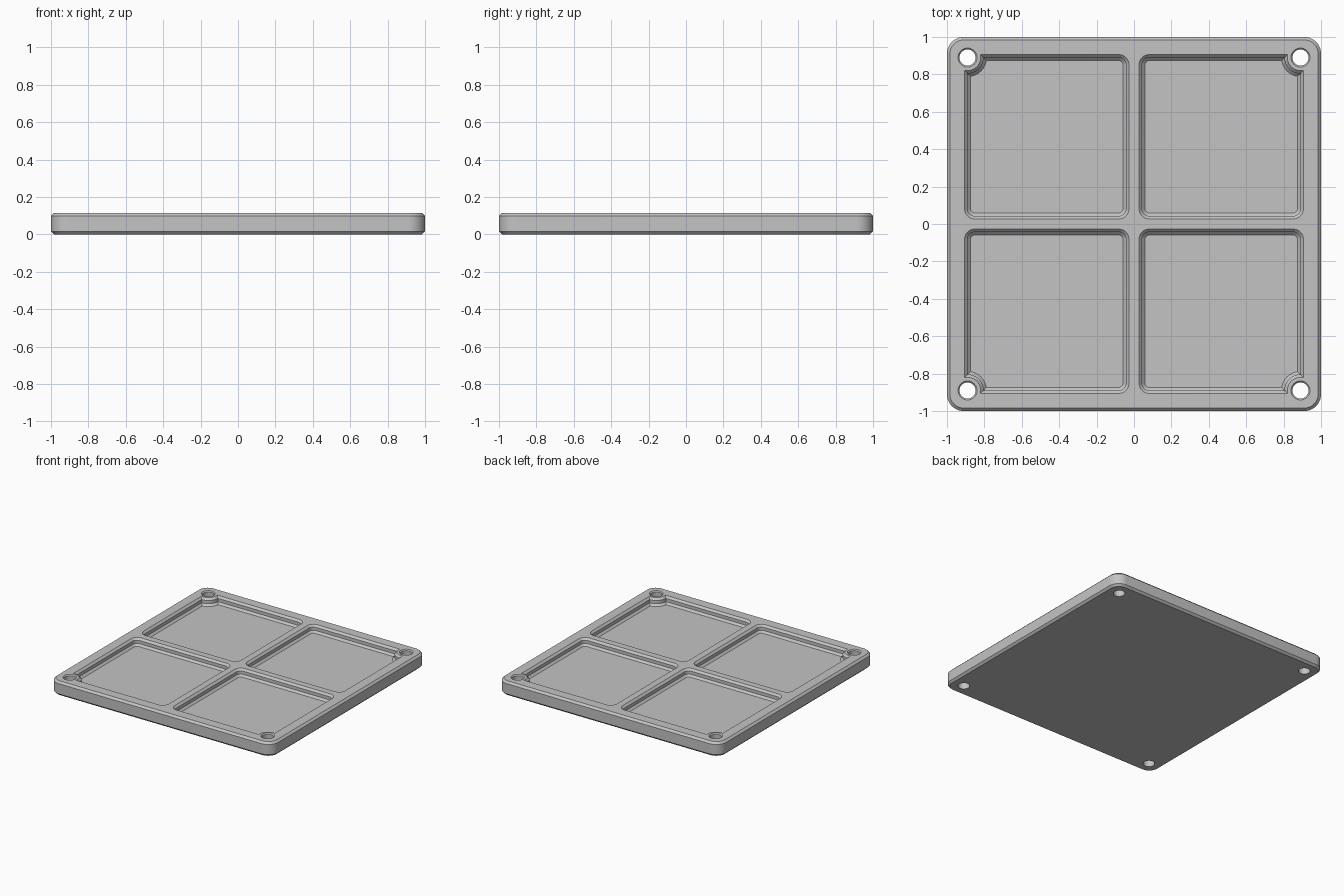
import bpy, bmesh, math

HEIGHT = 0.115      # plate thickness
CHAMFER = 0.016     # edge chamfer
FLOOR = 0.057       # pocket floor height
HOLE = 0.89         # hole centre offset
INNER, OUTER = 0.027, 0.906   # pocket extent at the top

cube = bpy.data.objects.get("Cube")
if cube:
    bpy.data.objects.remove(cube, do_unlink=True)

grey = bpy.data.materials.new("plain grey")
grey.use_nodes = True
grey.diffuse_color = (0.55, 0.55, 0.55, 1)
grey.node_tree.nodes["Principled BSDF"].inputs["Base Color"].default_value = grey.diffuse_color


def arc(cx, cy, r, start, end, steps=10):
    return [(cx + r * math.cos(start + (end - start) * i / steps),
             cy + r * math.sin(start + (end - start) * i / steps))
            for i in range(steps + 1)]


def loft(bm, sections):
    """Closed solid through (outline, z) sections of equal point count."""
    rings = [[bm.verts.new((x, y, z)) for x, y in pts] for pts, z in sections]
    n = len(rings[0])
    for low, high in zip(rings, rings[1:]):
        for i in range(n):
            j = (i + 1) % n
            bm.faces.new((low[i], low[j], high[j], high[i]))
    bm.faces.new(rings[0][::-1])
    bm.faces.new(rings[-1])


def make_object(name, bm):
    bmesh.ops.recalc_face_normals(bm, faces=bm.faces)
    mesh = bpy.data.meshes.new(name)
    bm.to_mesh(mesh)
    bm.free()
    mesh.materials.append(grey)
    obj = bpy.data.objects.new(name, mesh)
    bpy.context.collection.objects.link(obj)
    return obj


def plate_outline(inset):
    c, r = 0.91, 0.09 - inset
    pts = []
    for k, (sx, sy) in enumerate([(1, 1), (-1, 1), (-1, -1), (1, -1)]):
        pts += arc(c * sx, c * sy, r, k * math.pi / 2, (k + 1) * math.pi / 2)
    return pts


def pocket_outline(inset, sx, sy):
    """Rounded square with its outer corner cut away around the screw boss."""
    lo, hi, r = INNER + inset, OUTER - inset, 0.055 - inset
    q = math.pi / 2
    boss = 0.07 + inset
    lean = math.asin((hi - HOLE) / boss)
    pts = arc(hi - r, lo + r, r, -q, 0)
    pts += arc(HOLE, HOLE, boss, -q + lean, -2 * q - lean, 14)
    pts += arc(lo + r, hi - r, r, q, 2 * q)
    pts += arc(lo + r, lo + r, r, 2 * q, 3 * q)
    return [(x * sx, y * sy) for x, y in pts]


# Plate body with chamfered rim
bm = bmesh.new()
loft(bm, [(plate_outline(CHAMFER), 0), (plate_outline(0), CHAMFER),
          (plate_outline(0), HEIGHT - CHAMFER), (plate_outline(CHAMFER), HEIGHT)])
plate = make_object("tray_plate", bm)

# Four pockets and four countersunk corner holes
bm = bmesh.new()
for sx in (-1, 1):
    for sy in (-1, 1):
        loft(bm, [(pocket_outline(inset, sx, sy), z) for inset, z in (
            (2 * CHAMFER, FLOOR), (CHAMFER, FLOOR + CHAMFER),
            (CHAMFER, HEIGHT - CHAMFER), (0, HEIGHT), (0, HEIGHT + 0.05))])
        loft(bm, [(arc(HOLE * sx, HOLE * sy, r, 0, 2 * math.pi, 32)[:-1], z) for r, z in (
            (0.043, -0.05), (0.043, HEIGHT - 0.008),
            (0.051, HEIGHT), (0.051, HEIGHT + 0.05))])
cutter = make_object("pocket_cutter", bm)
cutter.hide_render = True

cut = plate.modifiers.new("cut", "BOOLEAN")
cut.operation = "DIFFERENCE"
cut.solver = "EXACT"
cut.object = cutter

bpy.ops.object.select_all(action="DESELECT")
plate.select_set(True)
bpy.context.view_layer.objects.active = plate
bpy.ops.object.modifier_apply(modifier=cut.name)
bpy.data.objects.remove(cutter, do_unlink=True)
bpy.ops.object.shade_smooth_by_angle(angle=math.radians(30))
